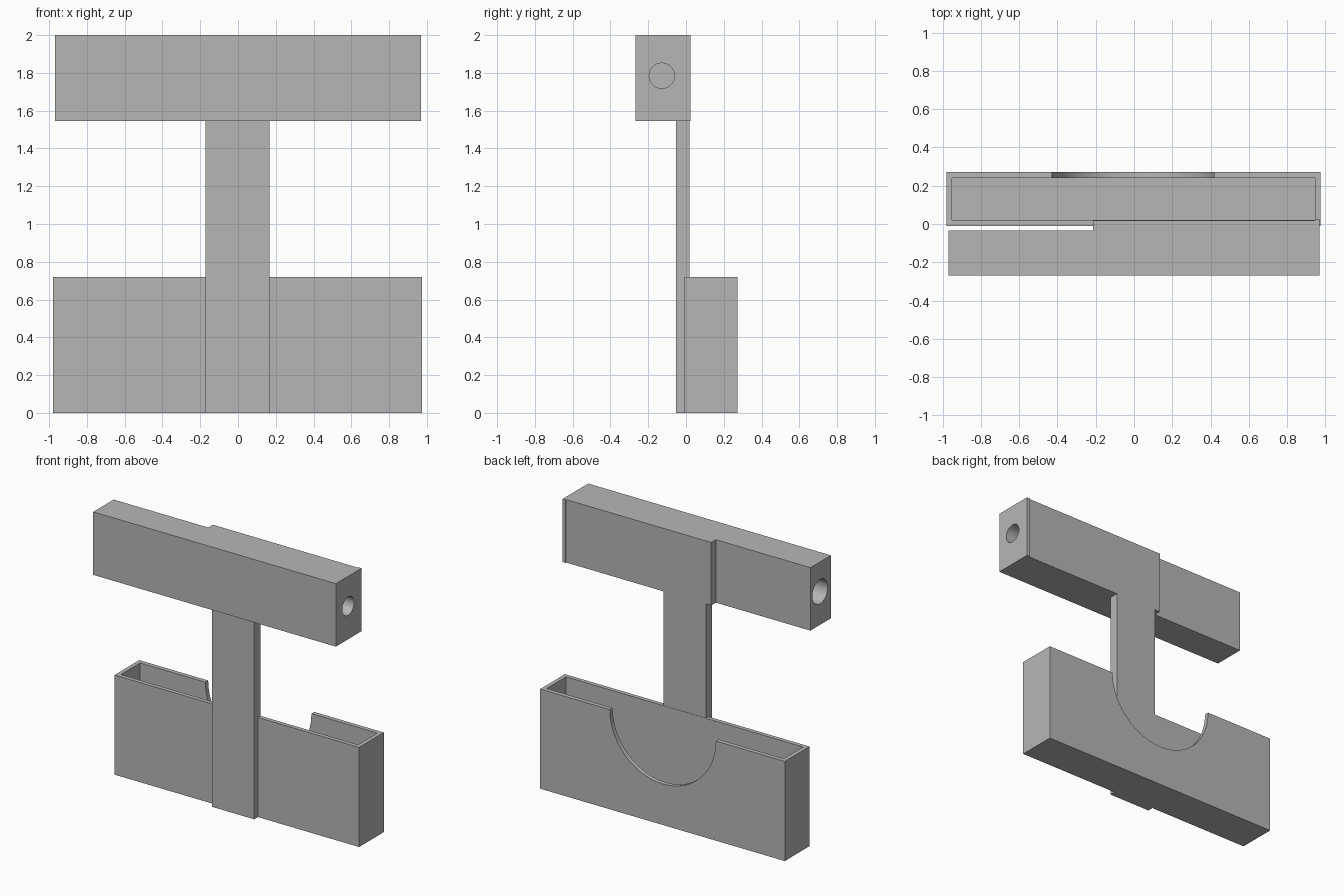
import bpy
import bmesh
from math import pi
from mathutils import Matrix

cube = bpy.data.objects.get("Cube")
if cube:
    bpy.data.objects.remove(cube)

grey = bpy.data.materials.new("plain_grey")
grey.use_nodes = True
colour = (0.47, 0.47, 0.47, 1)
grey.diffuse_color = colour
grey.node_tree.nodes["Principled BSDF"].inputs["Base Color"].default_value = colour


def finish(name, bm):
    bmesh.ops.recalc_face_normals(bm, faces=bm.faces[:])
    mesh = bpy.data.meshes.new(name)
    bm.to_mesh(mesh)
    bm.free()
    mesh.materials.append(grey)
    obj = bpy.data.objects.new(name, mesh)
    bpy.context.collection.objects.link(obj)
    return obj


def prism(name, plan, z0, z1):
    """Extrude a plan outline upward."""
    bm = bmesh.new()
    face = bm.faces.new([bm.verts.new((x, y, z0)) for x, y in plan])
    ext = bmesh.ops.extrude_face_region(bm, geom=[face])
    verts = [v for v in ext["geom"] if isinstance(v, bmesh.types.BMVert)]
    bmesh.ops.translate(bm, verts=verts, vec=(0, 0, z1 - z0))
    return finish(name, bm)


def box(name, x0, x1, y0, y1, z0, z1):
    return prism(name, [(x0, y0), (x1, y0), (x1, y1), (x0, y1)], z0, z1)


def cylinder(name, centre, radius, depth, axis, sides=32):
    bm = bmesh.new()
    bmesh.ops.create_cone(bm, cap_ends=True, segments=sides, radius1=radius,
                          radius2=radius, depth=depth,
                          matrix=Matrix.Translation(centre) @ Matrix.Rotation(pi / 2, 4, axis))
    return finish(name, bm)


def cut(target, cutter):
    mod = target.modifiers.new(cutter.name, "BOOLEAN")
    mod.operation = "DIFFERENCE"
    mod.solver = "EXACT"
    mod.object = cutter
    cutter.hide_render = True
    cutter.hide_viewport = True
    cutter.display_type = "WIRE"


# Open tray with a half-round notch in its back wall
tray = box("tray", -0.98, 0.975, -0.01, 0.272, 0, 0.72)
cut(tray, box("tray_cavity_cutter", -0.95, 0.945, 0.02, 0.24, 0.03, 0.9))
cut(tray, cylinder("notch_cutter", (-0.005, 0.28, 0.72), 0.424, 0.2, "X", 48))

# Upright, running down the front of the tray
box("upright", -0.172, 0.166, -0.052, 0.018, 0, 1.545)

# Crossbar, thicker over most of its back, with a small end lip
plan = [(-0.97, -0.268), (0.97, -0.268), (0.97, 0.025), (0.945, 0.025),
        (0.945, 0.018), (-0.214, 0.018), (-0.214, -0.035), (-0.97, -0.035)]
crossbar = prism("crossbar", plan, 1.545, 2.0)

# Blind bores in both ends
cut(crossbar, cylinder("left_bore_cutter", (0.97, -0.128, 1.785), 0.067, 0.7, "Y"))
cut(crossbar, cylinder("right_bore_cutter", (-0.97, -0.145, 1.785), 0.088, 0.7, "Y"))

# Bake the cuts and keep the edges crisp
bpy.context.view_layer.update()
graph = bpy.context.evaluated_depsgraph_get()
for obj in (tray, crossbar):
    mesh = bpy.data.meshes.new_from_object(obj.evaluated_get(graph))
    cutters = [m.object for m in obj.modifiers]
    obj.modifiers.clear()
    obj.data = mesh
    for cutter in cutters:
        bpy.data.objects.remove(cutter)
    bpy.ops.object.select_all(action="DESELECT")
    obj.select_set(True)
    bpy.context.view_layer.objects.active = obj
    bpy.ops.object.shade_smooth_by_angle()
